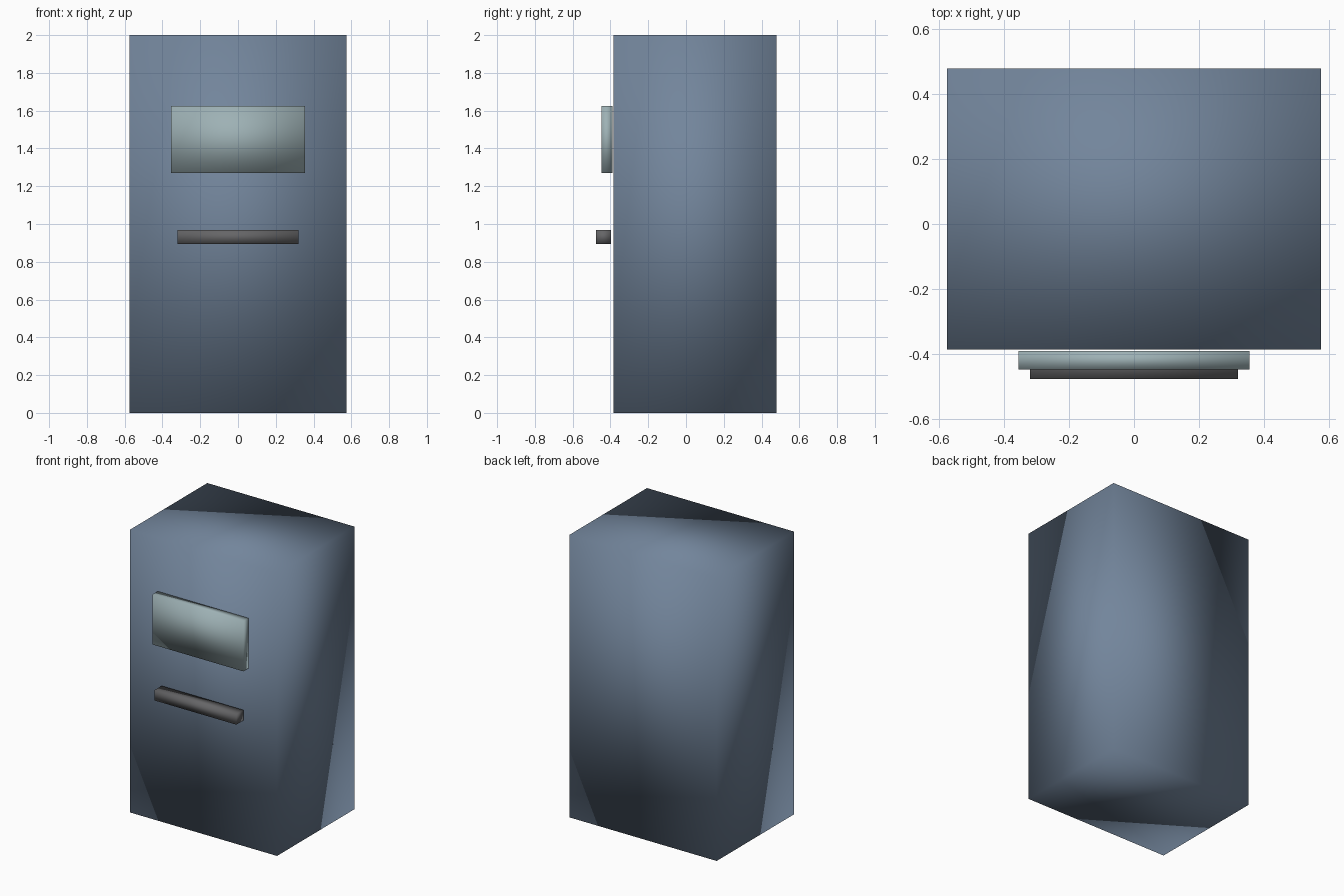
import bpy

# Remove the default object
cube = bpy.data.objects.get("Cube")
if cube:
    bpy.data.objects.remove(cube, do_unlink=True)


def material(name, color):
    mat = bpy.data.materials.new(name)
    mat.use_nodes = True
    rgba = (*color, 1.0)
    mat.diffuse_color = rgba
    mat.node_tree.nodes["Principled BSDF"].inputs["Base Color"].default_value = rgba
    return mat


def soft_box(name, low, high, mat):
    """Box between two corners, smooth shaded across its edges."""
    center = [(a + b) / 2 for a, b in zip(low, high)]
    size = [b - a for a, b in zip(low, high)]
    bpy.ops.mesh.primitive_cube_add(size=1, location=center)
    box = bpy.context.object
    box.name = name
    box.scale = size
    bpy.ops.object.transform_apply(location=False, rotation=False, scale=True)
    box.data.materials.append(mat)
    bpy.ops.object.shade_smooth()
    return box


blue = material("slate blue", (0.17, 0.235, 0.33))
pale = material("pale grey green", (0.34, 0.44, 0.46))
grey = material("dark grey", (0.13, 0.13, 0.135))

# Cabinet body, display panel and pull handle on the front
soft_box("cabinet_body", (-0.575, -0.385, 0), (0.575, 0.478, 2), blue)
soft_box("front_panel", (-0.355, -0.447, 1.27), (0.355, -0.39, 1.625), pale)
soft_box("front_handle", (-0.32, -0.476, 0.895), (0.32, -0.396, 0.968), grey)
